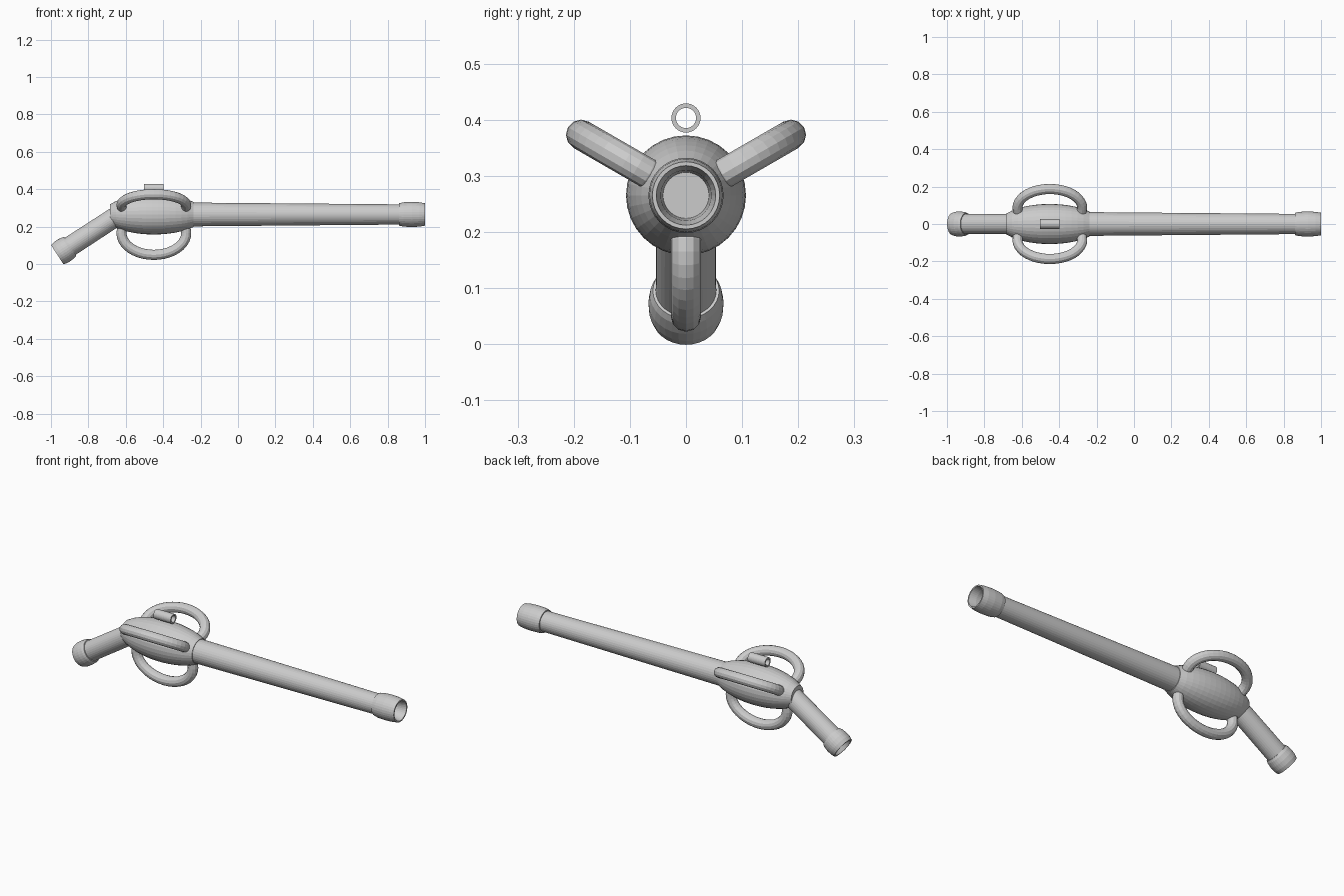
import bpy, math
from mathutils import Vector

if "Cube" in bpy.data.objects:
    bpy.data.objects.remove(bpy.data.objects["Cube"])

AXIS_Z = 0.265
BODY_X = -0.45

grey = bpy.data.materials.new("light_grey")
grey.diffuse_color = (0.6, 0.6, 0.6, 1)
grey.use_nodes = True
grey.node_tree.nodes["Principled BSDF"].inputs["Base Color"].default_value = grey.diffuse_color


def make(name, verts, faces):
    me = bpy.data.meshes.new(name)
    me.from_pydata(verts, [], faces)
    me.materials.append(grey)
    ob = bpy.data.objects.new(name, me)
    bpy.context.collection.objects.link(ob)
    return ob


def lathe(name, profile, origin, direction, segs=32, closed=False):
    """Revolve (distance, radius) points around a line; caps open ends."""
    d = Vector(direction).normalized()
    u = Vector((0, 1, 0))
    w = d.cross(u)
    verts, faces = [], []
    for t, r in profile:
        for i in range(segs):
            a = 2 * math.pi * i / segs
            verts.append(Vector(origin) + d * t + (u * math.cos(a) + w * math.sin(a)) * r)
    n = len(profile)
    for k in range(n if closed else n - 1):
        p, q = k * segs, ((k + 1) % n) * segs
        for i in range(segs):
            j = (i + 1) % segs
            faces.append((p + i, p + j, q + j, q + i))
    if not closed:
        faces.append(tuple(reversed(range(segs))))
        faces.append(tuple(range((n - 1) * segs, n * segs)))
    return make(name, verts, faces)


def hoop(name, angle, major=40, minor=12):
    """Elliptical ring standing out radially from the body."""
    radial = Vector((0, math.cos(angle), math.sin(angle)))
    side = Vector((0, -math.sin(angle), math.cos(angle)))
    centre = Vector((BODY_X, 0, AXIS_Z)) + radial * 0.1
    a, b, tube = 0.173, 0.116, 0.027
    verts, faces = [], []
    for i in range(major):
        t = 2 * math.pi * i / major
        c = centre + Vector((a * math.cos(t), 0, 0)) + radial * b * math.sin(t)
        n = (Vector((b * math.cos(t), 0, 0)) + radial * a * math.sin(t)).normalized()
        for k in range(minor):
            s = 2 * math.pi * k / minor
            verts.append(c + (n * math.cos(s) + side * math.sin(s)) * tube)
            k2, i2 = (k + 1) % minor, (i + 1) % major
            faces.append((i * minor + k, i2 * minor + k, i2 * minor + k2, i * minor + k2))
    return make(name, verts, faces)


# Swollen body, cut off where the barrel and grip begin
body = []
for i in range(15):
    x = -0.235 + 0.448 * i / 14
    body.append((x, 0.107 * math.sqrt(1 - (x / 0.272) ** 2)))
lathe("body", body, (BODY_X, 0, AXIS_Z), (1, 0, 0))

# Tapered barrel and flared hollow muzzle
lathe("barrel", [(-0.3, 0.064), (0.87, 0.054)], (0, 0, AXIS_Z), (1, 0, 0))
lathe("muzzle", [(0.862, 0.05), (0.862, 0.06), (0.885, 0.065), (0.93, 0.067), (0.97, 0.065),
                 (1.0, 0.06), (1.0, 0.053), (0.96, 0.045), (0.9, 0.041)],
      (0, 0, AXIS_Z), (1, 0, 0))

# Slanted grip with a hollow end cap
slant = (-math.cos(math.radians(33)), 0, -math.sin(math.radians(33)))
elbow = (-0.635, 0, AXIS_Z)
lathe("grip", [(-0.03, 0.053), (0.34, 0.054)], elbow, slant)
lathe("grip_cap", [(0.312, 0.05), (0.312, 0.059), (0.325, 0.064), (0.35, 0.067), (0.375, 0.066),
                   (0.395, 0.061), (0.395, 0.053), (0.375, 0.045), (0.345, 0.041)],
      elbow, slant)

# Three hoops around the body
for name, deg in (("hoop_back", 30), ("hoop_front", 150), ("hoop_bottom", 270)):
    hoop(name, math.radians(deg))

# Open sight tube on top
lathe("sight", [(-0.053, 0.026), (0.053, 0.026), (0.053, 0.018), (-0.053, 0.018)],
      (BODY_X, 0, 0.403), (1, 0, 0), closed=True)

# Consistent outward normals
import bmesh
for ob in bpy.data.objects:
    bm = bmesh.new()
    bm.from_mesh(ob.data)
    bmesh.ops.recalc_face_normals(bm, faces=bm.faces)
    bm.to_mesh(ob.data)
    bm.free()
